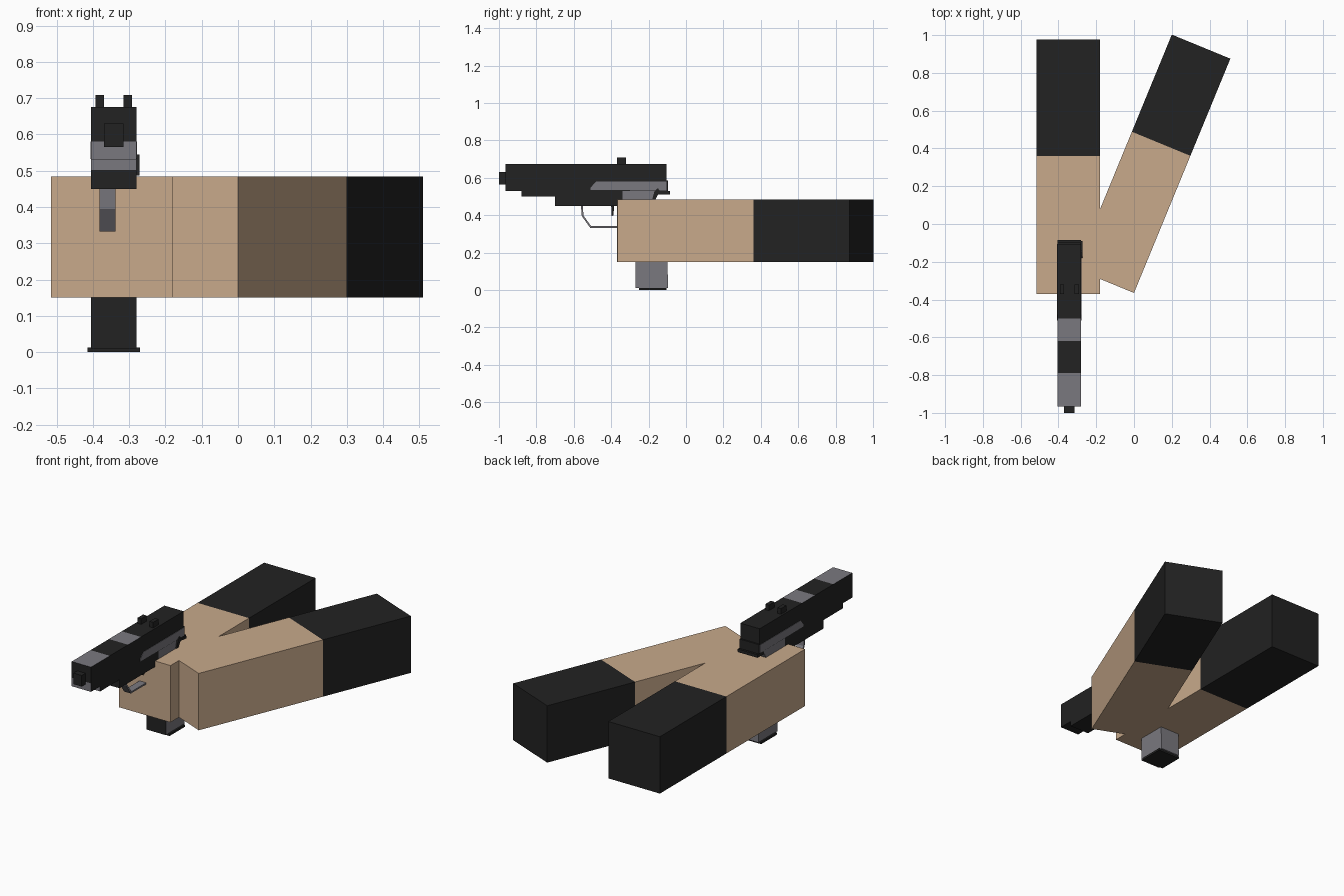
import bpy, bmesh, math
from mathutils import Vector, Matrix

cube = bpy.data.objects.get("Cube")
if cube:
    bpy.data.objects.remove(cube)


def material(name, rgb):
    m = bpy.data.materials.new(name)
    m.use_nodes = True
    m.diffuse_color = (*rgb, 1)
    bsdf = next(n for n in m.node_tree.nodes if n.type == 'BSDF_PRINCIPLED')
    bsdf.inputs["Base Color"].default_value = (*rgb, 1)
    return m


SKIN = material("skin", (0.58, 0.40, 0.26))
BLACK = material("black", (0.016, 0.016, 0.016))
GREY = material("grey", (0.195, 0.19, 0.212))
GUN_X = -0.3425            # centre line of the pistol
X0, X1 = -0.405, -0.28     # pistol sides


def finish(name, bm, mats, rule=None, cuts=()):
    """Cut the mesh with axis planes, colour faces by rule, make the object."""
    for axis, value in cuts:
        n = Vector((0, 0, 0))
        n[axis] = 1
        bmesh.ops.bisect_plane(bm, geom=bm.verts[:] + bm.edges[:] + bm.faces[:],
                               plane_co=n * value, plane_no=n)
    bmesh.ops.recalc_face_normals(bm, faces=bm.faces[:])
    bm.normal_update()
    if rule:
        for f in bm.faces:
            f.material_index = int(rule(f.calc_center_median(), f.normal))
    me = bpy.data.meshes.new(name)
    bm.to_mesh(me)
    bm.free()
    for m in mats:
        me.materials.append(m)
    ob = bpy.data.objects.new(name, me)
    bpy.context.scene.collection.objects.link(ob)
    return ob


def prism(name, yz, x0, x1, mats, rule=None, cuts=()):
    """Side profile (y, z) extruded from x0 to x1."""
    bm = bmesh.new()
    face = bm.faces.new([bm.verts.new((x0, y, z)) for y, z in yz])
    ext = bmesh.ops.extrude_face_region(bm, geom=[face])
    bmesh.ops.translate(bm, vec=(x1 - x0, 0, 0),
                        verts=[v for v in ext["geom"] if isinstance(v, bmesh.types.BMVert)])
    return finish(name, bm, mats, rule, cuts)


def box(name, x, y, z, mats, rule=None, cuts=()):
    yz = [(y[0], z[0]), (y[1], z[0]), (y[1], z[1]), (y[0], z[1])]
    return prism(name, yz, x[0], x[1], mats, rule, cuts)


# Arms: bare forearm in front, black sleeve behind
def arm(name, width, length, sleeve):
    return box(name, (-width, 0), (0, length), (0.15, 0.484), [SKIN, BLACK],
               lambda c, n: c.y > sleeve, [(1, sleeve)])


right_arm = arm("right_arm", 0.335, 1.348, 0.73)
right_arm.location = (-0.18, -0.37, 0)
left_arm = arm("left_arm", 0.335, 1.341, 0.785)
left_arm.matrix_world = Matrix.Translation((0, -0.365, 0)) @ \
    Matrix.Rotation(-math.atan2(0.51, 1.24), 4, 'Z')


# Slide with grey bands on top and a grey lower nose
def slide_rule(c, n):
    if n.z > 0.5:
        return c.y < -0.79 or -0.62 < c.y < -0.5
    return n.y < -0.5 and c.z < 0.58


box("slide", (X0, X1), (-0.965, -0.105), (0.53, 0.675), [BLACK, GREY], slide_rule,
    [(1, -0.79), (1, -0.62), (1, -0.5), (2, 0.58)])
box("barrel", (GUN_X - 0.027, GUN_X + 0.027), (-1.0, -0.96), (0.565, 0.63), [BLACK])

# Frame under the slide
box("frame_nose", (X0, X1), (-0.88, -0.34), (0.5, 0.53), [BLACK, GREY],
    lambda c, n: n.y < -0.5)
box("frame_rail", (X0, X1), (-0.70, -0.34), (0.45, 0.5), [BLACK])

# Grey frame panels on both sides
panel = [(-0.51, 0.535), (-0.51, 0.548), (-0.48, 0.58), (-0.105, 0.58), (-0.105, 0.532)]
for side, x in (("right", X0), ("left", X1)):
    prism(side + "_frame_panel", panel, x - 0.002, x + 0.002, [GREY])

# Grip, black on its front, and magazine base
grip = [(-0.34, 0.53), (-0.14, 0.53), (-0.165, 0.48), (-0.10, 0.15), (-0.095, 0.01),
        (-0.27, 0.01), (-0.27, 0.15), (-0.34, 0.48)]
prism("grip", grip, X0, X1, [GREY, BLACK], lambda c, n: n.y < -0.5)
box("magazine_base", (-0.415, -0.27), (-0.25, -0.105), (0.0, 0.012), [BLACK])

# Trigger guard strip and trigger
guard = [(-0.562, 0.455), (-0.557, 0.395), (-0.512, 0.332), (-0.34, 0.332),
         (-0.34, 0.341), (-0.507, 0.341), (-0.548, 0.398), (-0.552, 0.455)]
prism("trigger_guard", guard, GUN_X - 0.039, GUN_X + 0.005, [GREY])
trigger = [(-0.40, 0.455), (-0.398, 0.395), (-0.388, 0.40), (-0.384, 0.455)]
prism("trigger", trigger, GUN_X - 0.039, GUN_X + 0.005, [BLACK])

# Rear sight posts
for side, x in (("right", -0.3815), ("left", -0.3035)):
    box(side + "_sight_post", (x - 0.0115, x + 0.0115), (-0.37, -0.32),
        (0.67, 0.708), [BLACK])

# Back plate, tail and side levers
box("back_plate", (X0, X1), (-0.106, -0.097), (0.53, 0.585), [BLACK])
box("grip_tail", (X0, X1), (-0.165, -0.085), (0.512, 0.53), [BLACK])
lever = [(-0.18, 0.487), (-0.165, 0.487), (-0.145, 0.518), (-0.09, 0.512),
         (-0.09, 0.525), (-0.14, 0.53), (-0.15, 0.545), (-0.168, 0.53)]
prism("left_lever", lever, X1, X1 + 0.008, [BLACK])
